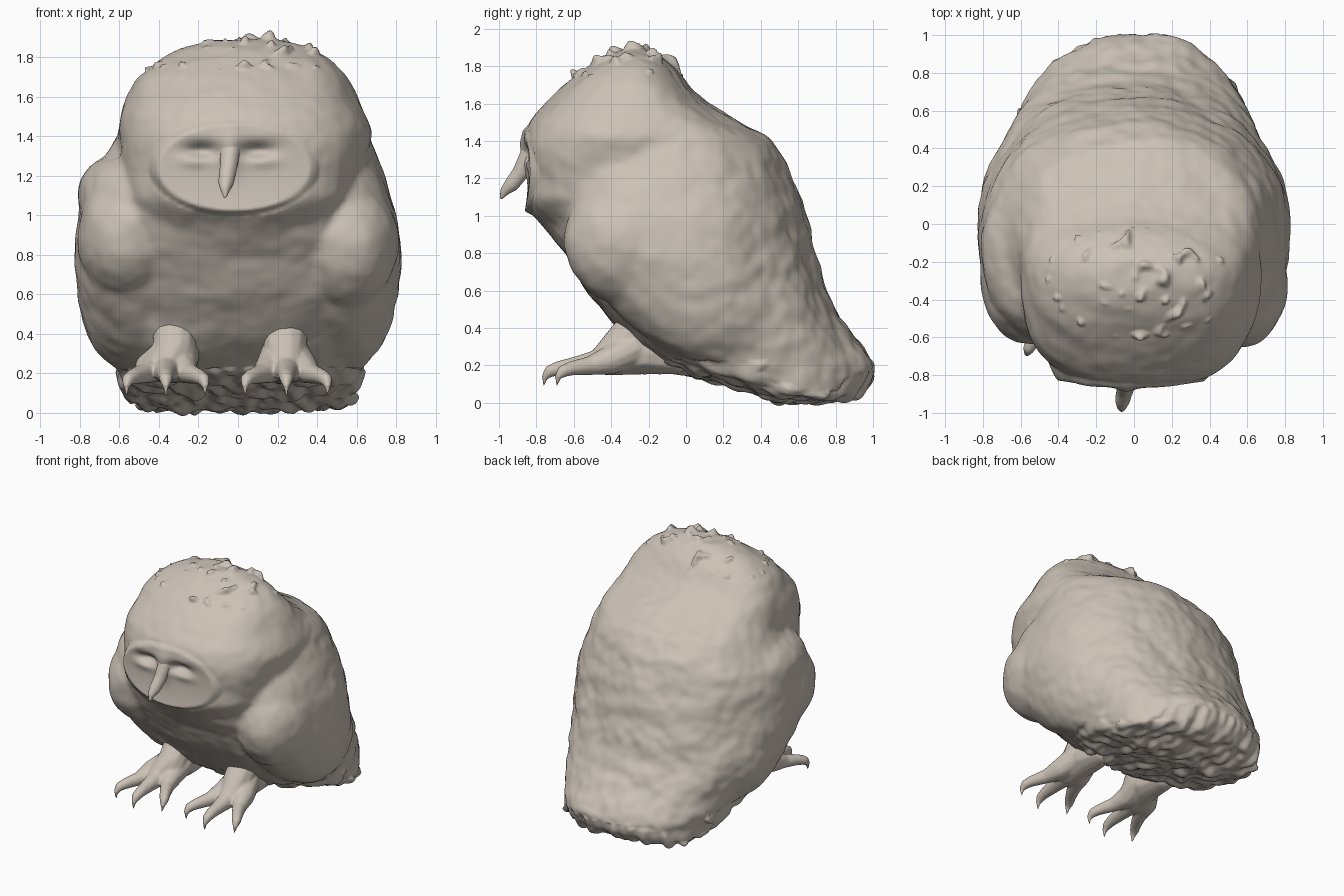
import bpy, bmesh, math
from mathutils import Vector, Matrix, noise

if "Cube" in bpy.data.objects:
    bpy.data.objects.remove(bpy.data.objects["Cube"], do_unlink=True)

clay = bpy.data.materials.new("warm_grey_down")
clay.use_nodes = True
COLOUR = (0.60, 0.54, 0.47, 1)
clay.diffuse_color = COLOUR
clay.node_tree.nodes["Principled BSDF"].inputs["Base Color"].default_value = COLOUR


def tube(bm, points, steps=10):
    """Chain of balls along a path of (x, y, z, radius)."""
    for a, b in zip(points, points[1:]):
        for i in range(steps + 1):
            x, y, z, r = Vector(a).lerp(Vector(b), i / steps)
            bmesh.ops.create_icosphere(bm, subdivisions=2, radius=r,
                                       matrix=Matrix.Translation((x, y, z)))


def ellipsoid(bm, centre, radii, tilt=0):
    m = Matrix.Translation(centre) @ Matrix.Rotation(tilt, 4, "X") @ Matrix.Diagonal((*radii, 1))
    bmesh.ops.create_icosphere(bm, subdivisions=4, radius=1, matrix=m)


def loft(bm, rings, segments=56):
    """Stack of level slices: z, front y, widest y, back y, right x, left x, front power."""
    loops = []
    for z, yf, yc, yb, xr, xl, power in rings:
        loop = []
        for i in range(segments):
            a = 2 * math.pi * i / segments
            c, s = math.cos(a), math.sin(a)
            e = 2 / (power if s < 0 else 2.1)
            wide = xl if c > 0 else -xr
            deep = yb - yc if s > 0 else yc - yf
            x = math.copysign(abs(c) ** e, c) * wide
            y = yc + math.copysign(abs(s) ** e, s) * deep
            loop.append(bm.verts.new((x, y, z)))
        loops.append(loop)
    for low, high in zip(loops, loops[1:]):
        for i in range(segments):
            j = (i + 1) % segments
            bm.faces.new((low[i], low[j], high[j], high[i]))
    bm.faces.new(loops[0][::-1])
    bm.faces.new(loops[-1])


def fuse(name, bm, voxel, smooth, sculpt=None):
    """Merge overlapping volumes into one skin, then sculpt its vertices."""
    mesh = bpy.data.meshes.new(name)
    bm.to_mesh(mesh)
    bm.free()
    obj = bpy.data.objects.new(name, mesh)
    bpy.context.scene.collection.objects.link(obj)
    remesh = obj.modifiers.new("Remesh", "REMESH")
    remesh.mode, remesh.voxel_size = "VOXEL", voxel
    relax = obj.modifiers.new("Smooth", "SMOOTH")
    relax.factor, relax.iterations = 0.5, smooth
    graph = bpy.context.evaluated_depsgraph_get()
    skin = bpy.data.meshes.new_from_object(obj.evaluated_get(graph))
    obj.modifiers.clear()
    obj.data = skin
    if sculpt:
        moves = [sculpt(v.co.copy(), v.normal.copy()) for v in skin.vertices]
        for v, co in zip(skin.vertices, moves):
            v.co = co
    skin.materials.clear()
    skin.materials.append(clay)
    skin.shade_smooth()


def bump(x, z, cx, cz, sx, sz):
    return math.exp(-((x - cx) / sx) ** 2 - ((z - cz) / sz) ** 2)


def sculpt_body(co, n):
    x, y, z = co
    d = math.sqrt(((x + 0.02) / 0.385) ** 2 + ((z - 1.24) / 0.215) ** 2)
    if y < -0.5 and d < 1.12:
        # shallow facial disc with sunken eyes, lids and brows
        blend = min(1, (1.12 - d) / 0.12)
        flat = -0.862 + 0.03 * (x / 0.38) ** 2 + 0.02 * max(0, 1 - d * d)
        for side in (-1, 1):
            eye = -0.045 + side * 0.14
            flat += 0.05 * bump(x, z, eye, 1.325, 0.08, 0.035)
            flat -= 0.02 * bump(x, z, eye + side * 0.03, 1.28, 0.08, 0.035)
            flat -= 0.012 * bump(x, z, eye, 1.40, 0.12, 0.04)
        flat -= 0.04 * bump(x, z, -0.04, 1.33, 0.065, 0.11)
        co.y = y + (flat - y) * blend
        return co
    # soft lumps, rougher on the back
    rough = 0.008 + 0.012 * min(1, max(0, y + 0.1))
    push = rough * noise.noise(Vector((x * 5, y * 5, z * 7)))
    push += 0.5 * rough * noise.noise(co * 13)
    push += 0.015 * noise.noise(co * 2.5)
    # fine tufts on the crown and the ragged underside of the tail
    if z > 1.74:
        push += 0.09 * max(0, noise.noise(co * 15) - 0.3)
    if z < 0.22 and n.z < -0.2:
        push += 0.035 * noise.noise(Vector((x * 16, y * 9, 0)))
    return co + n * push


# trunk, from tail to shoulders
body = bmesh.new()
loft(body, [
    (0.02, 0.48, 0.62, 0.92, -0.55, 0.57, 4),
    (0.08, 0.32, 0.50, 0.97, -0.58, 0.60, 4),
    (0.14, 0.06, 0.46, 1.00, -0.59, 0.61, 3.5),
    (0.20, -0.13, 0.42, 1.02, -0.61, 0.62, 3),
    (0.30, -0.27, 0.34, 0.94, -0.66, 0.65, 2.8),
    (0.40, -0.37, 0.26, 0.86, -0.71, 0.69, 2.6),
    (0.60, -0.53, 0.12, 0.745, -0.79, 0.77, 2.4),
    (0.80, -0.65, 0.00, 0.69, -0.81, 0.80, 2.2),
    (0.90, -0.715, -0.04, 0.665, -0.81, 0.81, 2.1),
    (1.00, -0.76, -0.06, 0.64, -0.80, 0.80, 2.1),
    (1.10, -0.74, -0.06, 0.61, -0.79, 0.77, 2.1),
    (1.20, -0.70, -0.06, 0.57, -0.76, 0.74, 2.1),
    (1.30, -0.66, -0.05, 0.53, -0.68, 0.71, 2.1),
    (1.42, -0.58, -0.04, 0.44, -0.60, 0.66, 2.1),
    (1.50, -0.50, -0.06, 0.27, -0.54, 0.60, 2.1),
])
# broad, blunt-fronted head
loft(body, [
    (0.70, -0.56, -0.30, 0.20, -0.34, 0.34, 2.2),
    (0.86, -0.69, -0.29, 0.20, -0.45, 0.45, 2.3),
    (0.95, -0.76, -0.27, 0.25, -0.51, 0.51, 2.4),
    (1.02, -0.83, -0.25, 0.30, -0.56, 0.56, 2.5),
    (1.09, -0.87, -0.25, 0.35, -0.58, 0.60, 2.7),
    (1.30, -0.87, -0.24, 0.42, -0.60, 0.65, 2.7),
    (1.42, -0.87, -0.22, 0.44, -0.61, 0.68, 2.5),
    (1.50, -0.845, -0.23, 0.28, -0.60, 0.65, 2.4),
    (1.60, -0.76, -0.25, 0.11, -0.57, 0.60, 2.2),
    (1.70, -0.66, -0.27, 0.01, -0.52, 0.55, 2.2),
    (1.79, -0.55, -0.29, -0.06, -0.42, 0.46, 2.2),
    (1.85, -0.46, -0.29, -0.12, -0.30, 0.34, 2.1),
    (1.89, -0.37, -0.28, -0.19, -0.14, 0.17, 2),
])
# folded wings sweeping down and back, with blunt front corners
for side, shift in ((-1, 0.03), (1, 0)):
    ellipsoid(body, (side * 0.51, -0.04, 0.76), (0.32, 0.68, 0.43), math.radians(-46))
    ellipsoid(body, (side * 0.555, -0.32 + shift, 0.86 + shift), (0.26, 0.34, 0.33),
              math.radians(-35))
# right shoulder
ellipsoid(body, (-0.55, -0.14, 1.10), (0.26, 0.42, 0.23))
fuse("downy_body", body, 0.015, 28, sculpt_body)

# hooked beak, broad at the brow
beak = bmesh.new()
tube(beak, [
    (-0.035, -0.79, 1.40, 0.07),
    (-0.04, -0.845, 1.31, 0.052),
    (-0.05, -0.885, 1.23, 0.046),
    (-0.06, -0.93, 1.17, 0.042),
    (-0.065, -0.967, 1.135, 0.027),
    (-0.065, -0.988, 1.095, 0.011),
])
fuse("beak", beak, 0.009, 4)


def foot(name, ankle_x, middle_x, spread):
    bm = bmesh.new()
    # wedge-shaped shank and heel
    tube(bm, [(ankle_x, -0.22, 0.44, 0.12), (ankle_x, -0.34, 0.31, 0.11),
              (middle_x, -0.43, 0.235, 0.085)])
    tube(bm, [(ankle_x, -0.06, 0.24, 0.09), (ankle_x, -0.22, 0.27, 0.12),
              (middle_x, -0.42, 0.23, 0.085)])
    # three toes joined at the base, with drooping claws
    for side in (-1, 0, 1):
        x, reach = middle_x + side * spread, -0.61 if side else -0.68
        tube(bm, [
            (ankle_x + side * 0.03, -0.28, 0.29, 0.10),
            (middle_x + side * 0.08, -0.40, 0.23, 0.08),
            (middle_x + side * spread * 0.7, reach + 0.1, 0.2, 0.052),
            (x, reach, 0.185, 0.04),
            (x + side * 0.025, reach - 0.045, 0.17, 0.034),
            (x + side * 0.035, reach - 0.075, 0.14, 0.018),
            (x + side * 0.03, reach - 0.08, 0.09, 0.007),
        ])
    fuse(name, bm, 0.01, 6)


foot("right_foot", -0.32, -0.365, 0.165)
foot("left_foot", 0.24, 0.245, 0.175)
